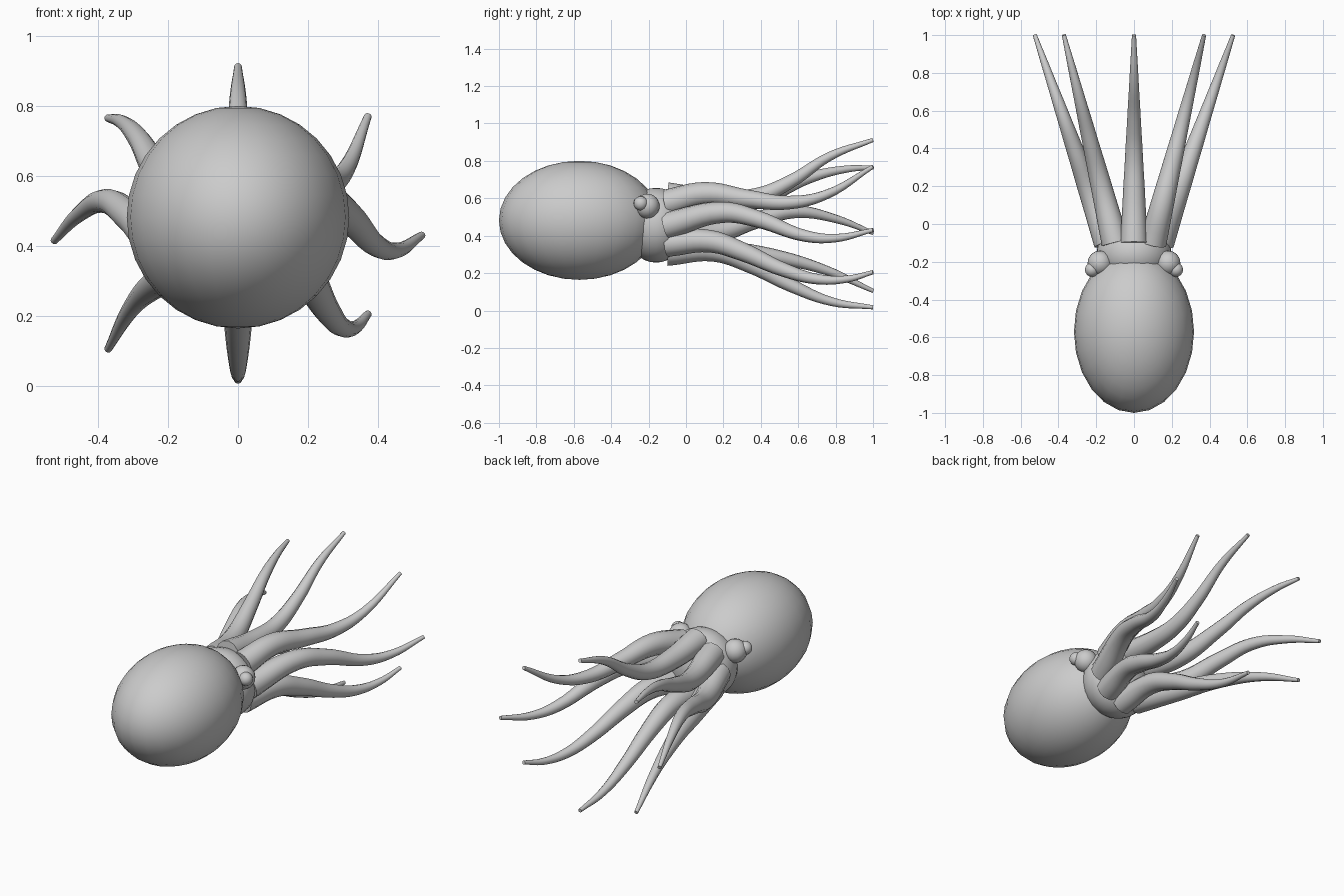
import bpy, math

if "Cube" in bpy.data.objects:
    bpy.data.objects.remove(bpy.data.objects["Cube"])


def ball(name, loc, size, segs=24, rings=16):
    bpy.ops.mesh.primitive_uv_sphere_add(segments=segs, ring_count=rings, radius=1, location=loc)
    o = bpy.context.object
    o.name = name
    o.scale = size
    bpy.ops.object.transform_apply(location=False, rotation=False, scale=True)
    bpy.ops.object.shade_smooth()
    return o


Y0, Y1 = -0.1, 1.0


def arm(name, angle, path):
    # tapered tube: x spreads linearly, z follows the wavy (y, z) path
    curve = bpy.data.curves.new(name, 'CURVE')
    curve.dimensions = '3D'
    curve.bevel_depth = 1.0
    curve.bevel_resolution = 4
    curve.resolution_u = 6
    curve.use_fill_caps = True
    sp = curve.splines.new('BEZIER')
    sp.bezier_points.add(len(path) - 1)
    for p, (y, z) in zip(sp.bezier_points, path):
        t = (y - Y0) / (Y1 - Y0)
        p.co = ((0.14 + 0.385 * t) * math.cos(math.radians(angle)), y, z)
        p.radius = 0.073 + (0.011 - 0.073) * t
        p.handle_left_type = p.handle_right_type = 'AUTO'
    o = bpy.data.objects.new(name, curve)
    bpy.context.collection.objects.link(o)
    bpy.ops.object.select_all(action='DESELECT')
    o.select_set(True)
    bpy.context.view_layer.objects.active = o
    bpy.ops.object.convert(target='MESH')
    bpy.ops.object.shade_smooth_by_angle(angle=math.radians(50))


# mantle and head
ball("mantle", (0, -0.57, 0.482), (0.318, 0.43, 0.318))
ball("head", (0, -0.16, 0.456), (0.2, 0.17, 0.2))

# eyes with bulging pupils
for side, s in (("left", -1), ("right", 1)):
    ball(side + "_eye", (s * 0.18, -0.207, 0.558), (0.066,) * 3, 16, 12)
    ball(side + "_pupil", (s * 0.222, -0.242, 0.573), (0.038,) * 3, 16, 12)

# eight arms around the head
arms = {
    0: [(-.1, .455), (.2, .525), (.38, .49), (.64, .398), (.8, .387), (1, .43)],
    45: [(-.1, .575), (.1, .625), (.33, .597), (.55, .577), (.75, .62), (1, .77)],
    90: [(-.1, .612), (.15, .59), (.37, .607), (.56, .69), (.77, .825), (1, .912)],
    135: [(-.1, .555), (.2, .54), (.46, .625), (.66, .71), (.85, .755), (1, .765)],
    180: [(-.1, .455), (.15, .42), (.38, .485), (.58, .528), (.8, .49), (1, .415)],
    225: [(-.1, .355), (.15, .325), (.46, .29), (.75, .215), (1, .105)],
    270: [(-.1, .312), (.15, .32), (.35, .245), (.56, .135), (.78, .047), (1, .017)],
    315: [(-.1, .36), (.13, .37), (.3, .315), (.53, .215), (.7, .168), (.86, .168), (1, .205)],
}
for a, path in arms.items():
    arm("arm_%d" % a, a, path)
